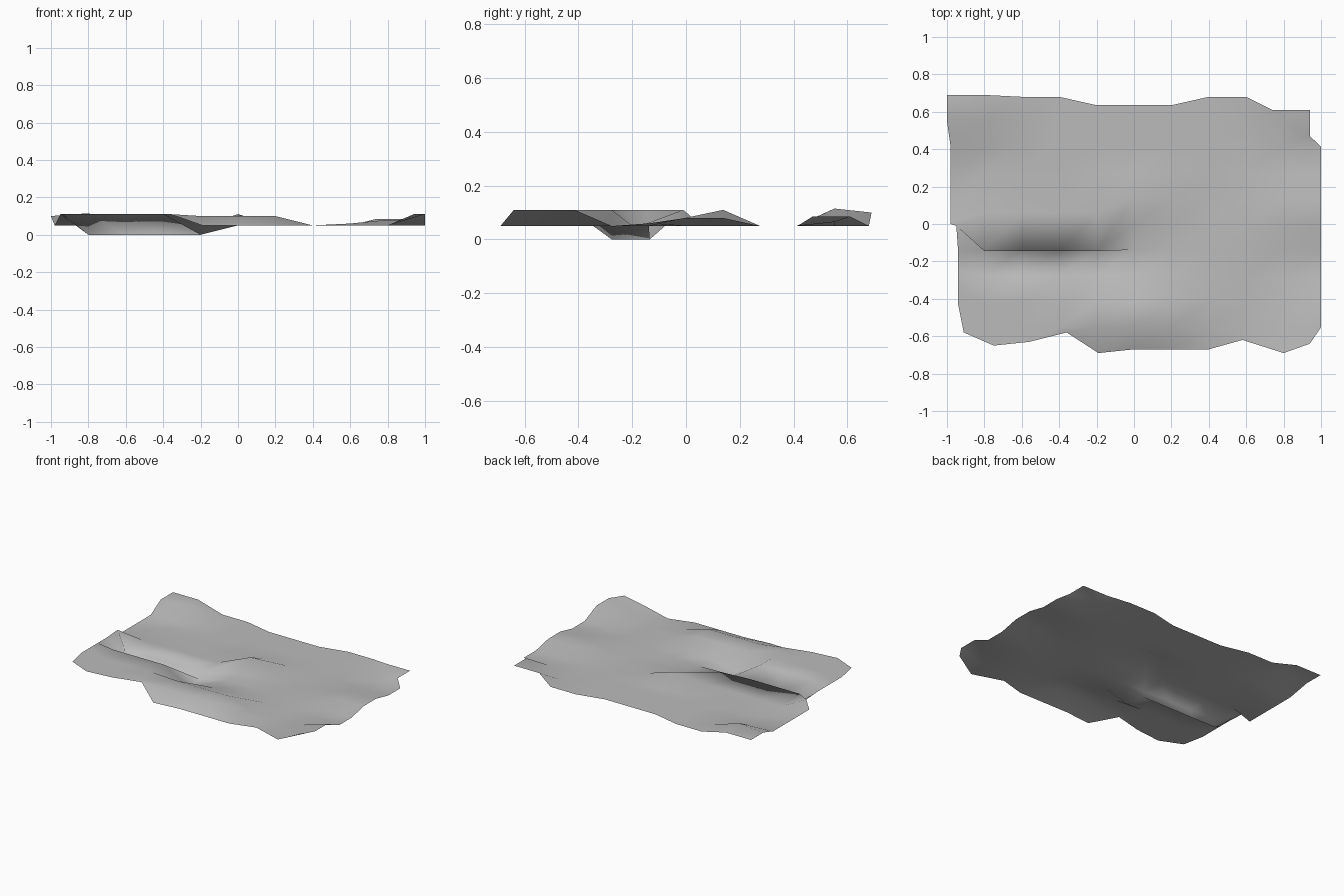
import bpy
import bmesh

cube = bpy.data.objects.get("Cube")
if cube:
    bpy.data.objects.remove(cube, do_unlink=True)

N = 10            # cells along each side
BASE = 0.05       # resting height of the sheet


def make_material(name, level):
    mat = bpy.data.materials.new(name)
    mat.use_nodes = True
    colour = (level, level, level, 1)
    mat.diffuse_color = colour
    mat.node_tree.nodes["Principled BSDF"].inputs["Base Color"].default_value = colour
    return mat


# Flat grid of points, addressed by column and row
bm = bmesh.new()
sheet = [[bm.verts.new((-1 + 2 * c / N, -0.69 + 1.38 * r / N, BASE))
          for r in range(N + 1)] for c in range(N + 1)]
for c in range(N):
    for r in range(N):
        bm.faces.new((sheet[c][r], sheet[c + 1][r],
                      sheet[c + 1][r + 1], sheet[c][r + 1]))


def shape(cols, rows, z=None, y=None, x=None):
    """Move a block of points, given as inclusive column and row ranges."""
    for c in range(cols[0], cols[1] + 1):
        for r in range(rows[0], rows[1] + 1):
            co = sheet[c][r].co
            co.x = co.x if x is None else x
            co.y = co.y if y is None else y
            co.z = co.z if z is None else z


# Ragged outline
front_x = (-.91, -.75, -.56, -.36, -.19, 0, .2, .4, .58, .8, .94)
front_y = (-.58, -.65, -.63, -.58, -.69, -.67, -.67, -.67, -.62, -.69, -.64)
back_y = (.69, .69, .68, .68, .635, .635, .635, .68, .68, .61, .61)
left_x = (-.91, -.94, -.94, -.94, -.94, -.95, -.98, -.98, -.98, -1, -1)
left_y = (-.58, -.43, -.34, -.25, -.15, -.01, 0, .2, .41, .55, .69)
for i in range(N + 1):
    shape((i, i), (0, 0), x=front_x[i], y=front_y[i])
    shape((i, i), (N, N), y=back_y[i])
    shape((0, 0), (i, i), x=left_x[i], y=left_y[i])

# Raised front left panel and the broad swell beside it
shape((0, 3), (0, 3), z=0.11)
shape((0, 0), (4, 5), z=0.11)
shape((4, 6), (1, 2), z=0.1)

# Sharp fold: trough with an overhanging lip behind it
shape((4, 4), (3, 3), z=0)
shape((1, 4), (4, 4), z=0, y=-0.135)
shape((1, 4), (5, 5), z=0.06, y=-0.145)
shape((4, 4), (5, 5), z=BASE)
shape((1, 4), (6, 6), y=0.06)

# Lifted front right corner
shape((N, N), (0, 2), z=0.11)

# Lifted back left corner
shape((0, 1), (9, 10), z=0.1)
shape((1, 1), (9, 9), z=0.115)

# Lifted back right corner
shape((9, 10), (9, 10), z=0.085)
shape((9, 9), (9, 9), z=0.065)
shape((10, 10), (9, 9), x=0.94, y=0.47)
shape((10, 10), (10, 10), x=0.94)
shape((9, 9), (10, 10), x=0.74)

# Ridge by the right edge and small central bump
shape((9, 10), (5, 6), z=0.08)
shape((8, 8), (4, 4), z=0.06)
shape((5, 5), (6, 6), z=0.11)

mesh = bpy.data.meshes.new("rumpled_sheet")
bm.to_mesh(mesh)
bm.free()
mesh.materials.append(make_material("plain grey", 0.5))
mesh.shade_smooth()
obj = bpy.data.objects.new("rumpled_sheet", mesh)
bpy.context.scene.collection.objects.link(obj)
